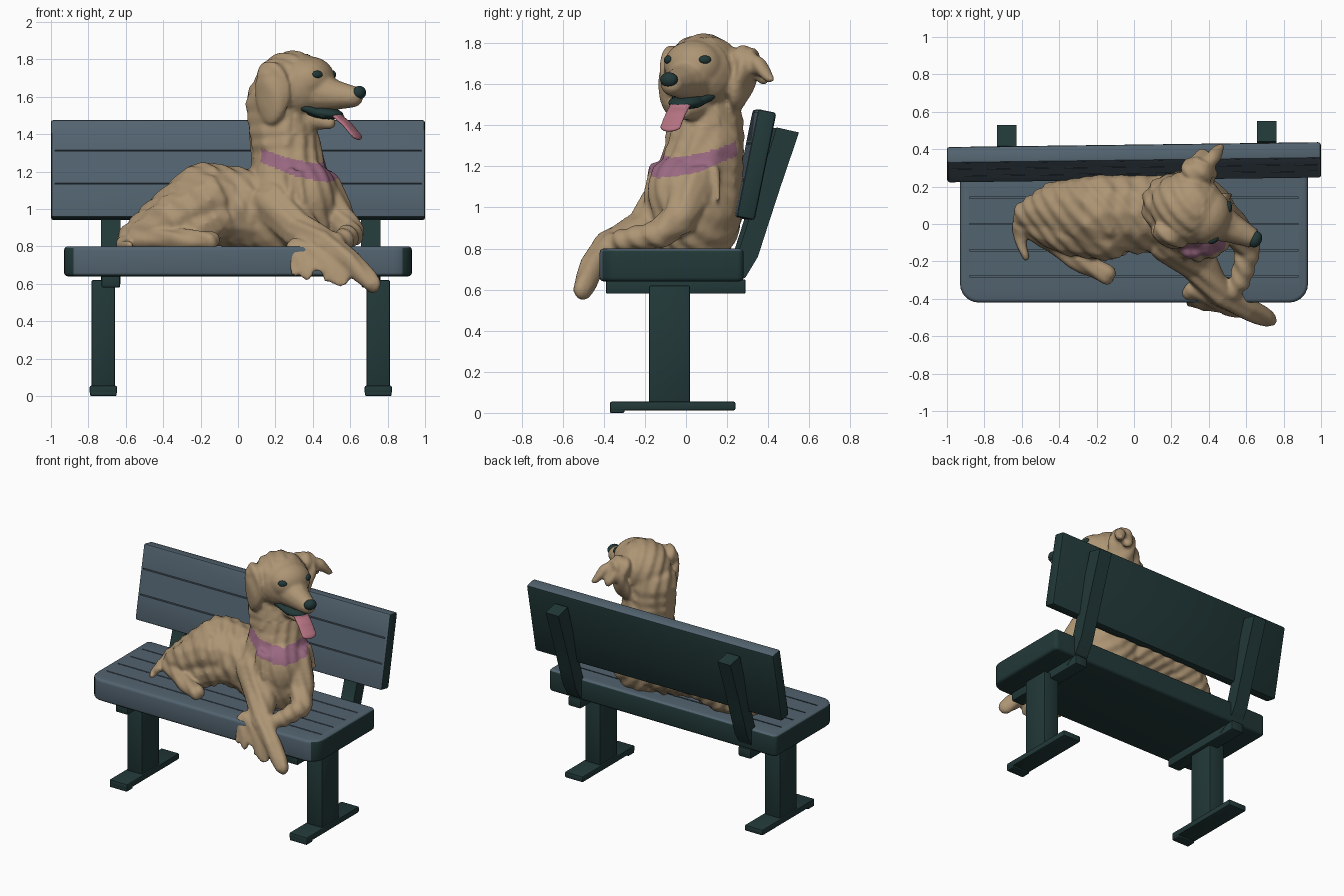
import bpy, bmesh, math, random
from mathutils import Vector, Matrix

if "Cube" in bpy.data.objects:
    bpy.data.objects.remove(bpy.data.objects["Cube"])

random.seed(4)

def material(name, rgb):
    m = bpy.data.materials.new(name)
    m.diffuse_color = (*rgb, 1)
    m.use_nodes = True
    m.node_tree.nodes["Principled BSDF"].inputs["Base Color"].default_value = m.diffuse_color
    return m

SLATE = material("slate paint", (0.085, 0.125, 0.16))
DARK = material("dark green paint", (0.016, 0.04, 0.04))
FUR = material("golden fur", (0.42, 0.30, 0.175))
PINK = material("tongue pink", (0.46, 0.17, 0.22))
MAUVE = material("collar mauve", (0.32, 0.14, 0.22))

def finish(name, bm, mats, angle=35):
    me = bpy.data.meshes.new(name)
    bmesh.ops.recalc_face_normals(bm, faces=bm.faces)
    bm.to_mesh(me)
    bm.free()
    ob = bpy.data.objects.new(name, me)
    bpy.context.collection.objects.link(ob)
    for m in mats:
        me.materials.append(m)
    smooth(ob, angle)
    return ob

def smooth(ob, angle):
    bpy.ops.object.select_all(action='DESELECT')
    ob.select_set(True)
    bpy.context.view_layer.objects.active = ob
    bpy.ops.object.shade_smooth_by_angle(angle=math.radians(angle))

def apply_all(ob):
    bpy.context.view_layer.objects.active = ob
    for m in list(ob.modifiers):
        bpy.ops.object.modifier_apply(modifier=m.name)

def add_box(bm, lo, hi):
    lo, hi = Vector(lo), Vector(hi)
    s = hi - lo
    bmesh.ops.create_cube(bm, size=1, matrix=Matrix.Translation((lo + hi) / 2) @ Matrix.Diagonal((*s, 1)))

def box(name, lo, hi, bevel=0.008):
    bm = bmesh.new()
    add_box(bm, lo, hi)
    bmesh.ops.bevel(bm, geom=bm.edges[:], offset=bevel, segments=2, affect='EDGES', profile=0.5)
    return finish(name, bm, [DARK])

def extrude(bm, pts, vec):
    f = bm.faces.new([bm.verts.new(p) for p in pts])
    r = bmesh.ops.extrude_face_region(bm, geom=[f])
    bmesh.ops.translate(bm, vec=vec, verts=[v for v in r['geom'] if isinstance(v, bmesh.types.BMVert)])

def groove(ob, boxes):
    bm = bmesh.new()
    for lo, hi in boxes:
        add_box(bm, lo, hi)
    cut = finish("groove_cutter", bm, [])
    cut.hide_render = True
    mod = ob.modifiers.new("grooves", 'BOOLEAN')
    mod.operation, mod.object, mod.solver = 'DIFFERENCE', cut, 'EXACT'
    apply_all(ob)
    bpy.data.objects.remove(cut)
    # slate on the front and top, dark elsewhere
    for p in ob.data.polygons:
        p.material_index = 0 if p.normal.y < -0.8 or p.normal.z > 0.4 else 1

# --- bench seat with rounded corners and plank grooves
outline = []
for cx, cy, r, a0 in ((0.83, -0.32, 0.1, -90), (0.90, 0.25, 0.03, 0), (-0.90, 0.25, 0.03, 90), (-0.83, -0.32, 0.1, 180)):
    for i in range(7):
        a = math.radians(a0 + 15 * i)
        outline.append((cx + r * math.cos(a), cy + r * math.sin(a), 0.64))
bm = bmesh.new()
extrude(bm, outline, (0, 0, 0.16))
rim = [e for e in bm.edges if abs(e.verts[0].co.z - e.verts[1].co.z) < 1e-4]
bmesh.ops.bevel(bm, geom=rim, offset=0.02, segments=3, affect='EDGES', profile=0.5)
seat = finish("seat", bm, [SLATE, DARK])
groove(seat, [((-0.88, y - 0.004, 0.788), (0.88, y + 0.004, 0.83)) for y in (-0.28, -0.14, 0.0, 0.14)])
smooth(seat, 35)

# --- leaning backrest
bm = bmesh.new()
add_box(bm, (-1, -0.045, -0.267), (1, 0.045, 0.267))
bmesh.ops.bevel(bm, geom=bm.edges[:], offset=0.014, segments=2, affect='EDGES', profile=0.5)
back = finish("backrest", bm, [SLATE, DARK])
groove(back, [((-0.98, -0.08, z - 0.004), (0.98, -0.034, z + 0.004)) for z in (-0.085, 0.095)])
smooth(back, 35)
back.location = (0, 0.33, 1.208)
back.rotation_euler = (-0.2, 0, 0.013)

# --- legs, feet, under-seat beams and curved back supports
strut = [(0.18, 0.60), (0.28, 0.66), (0.34, 0.76), (0.385, 0.90), (0.45, 1.10), (0.54, 1.365),
         (0.43, 1.39), (0.36, 1.16), (0.295, 0.94), (0.25, 0.80), (0.18, 0.70)]
for side, x, dy in (("left", -0.72, -0.012), ("right", 0.75, 0.01)):
    box(side + "_leg", (x - 0.063, -0.18, 0.05), (x + 0.063, 0.02, 0.62))
    box(side + "_foot", (x - 0.073, -0.37, 0.012), (x + 0.073, 0.24, 0.055))
    box(side + "_foot_toe", (x - 0.07, -0.37, 0.0), (x + 0.07, -0.3, 0.03), 0.005)
    xb = x + (0.04 if x < 0 else -0.04)
    box(side + "_beam", (xb - 0.05, -0.39, 0.58), (xb + 0.05, 0.29, 0.65))
    bm = bmesh.new()
    extrude(bm, [(xb - 0.052, y + dy, z) for y, z in strut], (0.104, 0, 0))
    finish(side + "_back_support", bm, [DARK], 25)

# --- dog helpers: rounded masses fused by a voxel remesh
YAW = Matrix.Rotation(math.radians(-25), 4, 'Z')
FWD, LAT = YAW @ Vector((1, 0, 0)), YAW @ Vector((0, 1, 0))

def hd(u, v, z):
    """Head frame: forward, left, height."""
    return Vector((0.30, 0.08, z)) + FWD * u + LAT * v

def ell(bm, c, r, rot=Matrix.Identity(4), sub=3):
    bmesh.ops.create_icosphere(bm, subdivisions=sub, radius=1,
                               matrix=Matrix.Translation(c) @ rot @ Matrix.Diagonal((*r, 1)))

def chain(bm, *pts):
    for a, b in zip(pts, pts[1:]):
        d = (Vector(a[:3]) - Vector(b[:3])).length
        n = max(2, int(d / (0.35 * max(min(a[3], b[3]), 0.02))))
        for i in range(n + 1):
            q = Vector(a).lerp(Vector(b), i / n)
            ell(bm, q[:3], (q[3],) * 3, sub=2)

def fuse(ob, voxel, steps):
    m = ob.modifiers.new("fuse", 'REMESH')
    m.mode, m.voxel_size = 'VOXEL', voxel
    s = ob.modifiers.new("soften", 'SMOOTH')
    s.factor, s.iterations = 0.5, steps
    apply_all(ob)

# --- dog body
bm = bmesh.new()
chain(bm, (0.21, 0.10, 1.56, 0.175), (0.265, 0.09, 1.27, 0.20), (0.28, 0.05, 1.05, 0.235))
ell(bm, (0.28, 0.03, 0.97), (0.27, 0.24, 0.28))
ell(bm, (0.38, -0.04, 1.06), (0.15, 0.15, 0.2))
chain(bm, (0.1, 0.06, 0.99, 0.225), (-0.17, 0.06, 1.03, 0.225), (-0.38, 0.08, 0.92, 0.165), (-0.57, 0.05, 0.84, 0.08))
# hind legs: folded thigh and foot, tail on the seat
chain(bm, (-0.15, -0.05, 1.05, 0.15), (-0.34, -0.03, 0.94, 0.145), (-0.52, 0.0, 0.85, 0.085))
chain(bm, (-0.12, -0.07, 0.95, 0.12), (-0.22, -0.07, 0.9, 0.12))
chain(bm, (-0.52, -0.04, 0.84, 0.06), (-0.32, -0.18, 0.835, 0.06), (-0.15, -0.27, 0.83, 0.055))
chain(bm, (-0.52, 0.05, 0.83, 0.06), (-0.62, -0.02, 0.81, 0.04), (-0.58, -0.18, 0.805, 0.02))
# front legs: one hangs over the edge, the other is folded
chain(bm, (0.2, -0.08, 1.02, 0.14), (0.33, -0.2, 0.88, 0.11), (0.46, -0.37, 0.82, 0.075),
      (0.6, -0.455, 0.72, 0.06), (0.69, -0.49, 0.63, 0.055), (0.715, -0.505, 0.60, 0.05))
chain(bm, (0.44, 0.04, 1.1, 0.12), (0.54, -0.03, 0.95, 0.09), (0.61, -0.13, 0.87, 0.07), (0.57, -0.3, 0.84, 0.058), (0.48, -0.41, 0.81, 0.05))
# head: skull, brow, muzzle, jaw
ell(bm, hd(-0.01, 0, 1.655), (0.21, 0.19, 0.19), YAW)
ell(bm, hd(0.1, 0, 1.69), (0.125, 0.15, 0.125), YAW)
chain(bm, (*hd(0.10, 0, 1.63), 0.125), (*hd(0.23, 0, 1.61), 0.085), (*hd(0.345, 0, 1.60), 0.06))
chain(bm, (*hd(0.04, 0, 1.50), 0.085), (*hd(0.21, 0, 1.46), 0.035))
# ears: near one hangs, far one flares out
for v, tilt in ((-0.19, 0), (0.205, 18)):
    rot = YAW @ Matrix.Rotation(math.radians(-tilt), 4, 'X')
    ell(bm, hd(-0.04, v, 1.62), (0.1, 0.045, 0.17), rot)
    ell(bm, hd(-0.05, v * 0.9, 1.72), (0.09, 0.06, 0.07), rot)
chain(bm, (*hd(-0.03, 0.2, 1.74), 0.05), (*hd(-0.01, 0.29, 1.69), 0.045), (*hd(0.01, 0.375, 1.625), 0.02))
chain(bm, (*hd(-0.08, 0.2, 1.7), 0.06), (*hd(-0.06, 0.3, 1.63), 0.03))
# fur tufts: leg fringe, chest and nape
for i in range(15):
    t = i / 14
    p = Vector((0.30, -0.36, 0.8)).lerp(Vector((0.58, -0.45, 0.70)), t)
    chain(bm, (*p, 0.045), (p.x - 0.01, p.y - 0.075 + 0.03 * t, p.z - 0.13 + random.uniform(-0.03, 0.05) + 0.04 * t, 0.013))
for i in range(9):
    a = math.radians(-95 + 15 * i)
    c = Vector((0.30 + 0.19 * math.cos(a), 0.05 + 0.2 * math.sin(a), 1.16 + random.uniform(-0.05, 0.03)))
    chain(bm, (*c, 0.035), (c.x + 0.05 * math.cos(a), c.y + 0.05 * math.sin(a), c.z - 0.14, 0.014))
for i in range(6):
    z = 1.62 - 0.06 * i
    chain(bm, (0.09 + 0.01 * i, 0.1, z, 0.04), (0.055 + 0.01 * i, 0.1 + random.uniform(-0.05, 0.05), z - 0.08, 0.014))
dog = finish("dog", bm, [FUR, MAUVE], 180)
fuse(dog, 0.011, 6)
# wavy fur relief, kept off the face
normals = [v.normal.copy() for v in dog.data.vertices]
for v, n in zip(dog.data.vertices, normals):
    x, y, z = v.co
    if z < 1.4 or (v.co - Vector((0.3, 0.08, z))).dot(FWD) < 0.06:
        v.co += n * 0.004 * math.sin(60 * (x + 0.9 * y) + 4 * math.sin(7 * z) + 12 * z)
# collar band around the front of the neck
for p in dog.data.polygons:
    c = p.center
    s = (c.x - 0.27) * 0.75 - (c.y - 0.09) * 0.66
    if s > -0.02 and abs(c.z - 1.28 + 0.33 * s) < 0.036:
        p.material_index = 1
smooth(dog, 180)
dog.data.update()
bpy.context.view_layer.update()

# --- nose, mouth lining and eyes
bm = bmesh.new()
ell(bm, hd(0.385, 0, 1.622), (0.034, 0.045, 0.036), YAW)
finish("nose", bm, [DARK], 180)
bm = bmesh.new()
ell(bm, hd(0.17, 0, 1.515), (0.115, 0.09, 0.035), YAW @ Matrix.Rotation(0.12, 4, 'Y'))
for s in (-1, 1):
    chain(bm, (*hd(0.10, 0.095 * s, 1.54), 0.018), (*hd(0.2, 0.06 * s, 1.505), 0.022))
finish("mouth_lining", bm, [DARK], 180)
for name, v in (("right_eye", -0.1), ("left_eye", 0.1)):
    hit, loc, n, _ = dog.ray_cast(hd(0.7, v, 1.72), -FWD)
    bm = bmesh.new()
    ell(bm, loc if hit else hd(0.19, v, 1.72), (0.014, 0.03, 0.02), n.to_track_quat('X', 'Z').to_matrix().to_4x4())
    finish(name, bm, [DARK], 180)

# --- tongue hanging out
bm = bmesh.new()
path = [(0.14, 1.505), (0.25, 1.50), (0.31, 1.455), (0.365, 1.395)]
for (u0, z0), (u1, z1) in zip(path, path[1:]):
    rot = YAW @ Matrix.Rotation(math.atan2(z0 - z1, u1 - u0), 4, 'Y')
    for i in range(6):
        t = i / 5
        ell(bm, hd(u0 + (u1 - u0) * t, 0, z0 + (z1 - z0) * t), (0.035, 0.057, 0.014), rot)
tongue = finish("tongue", bm, [PINK], 180)
fuse(tongue, 0.006, 3)
smooth(tongue, 180)
